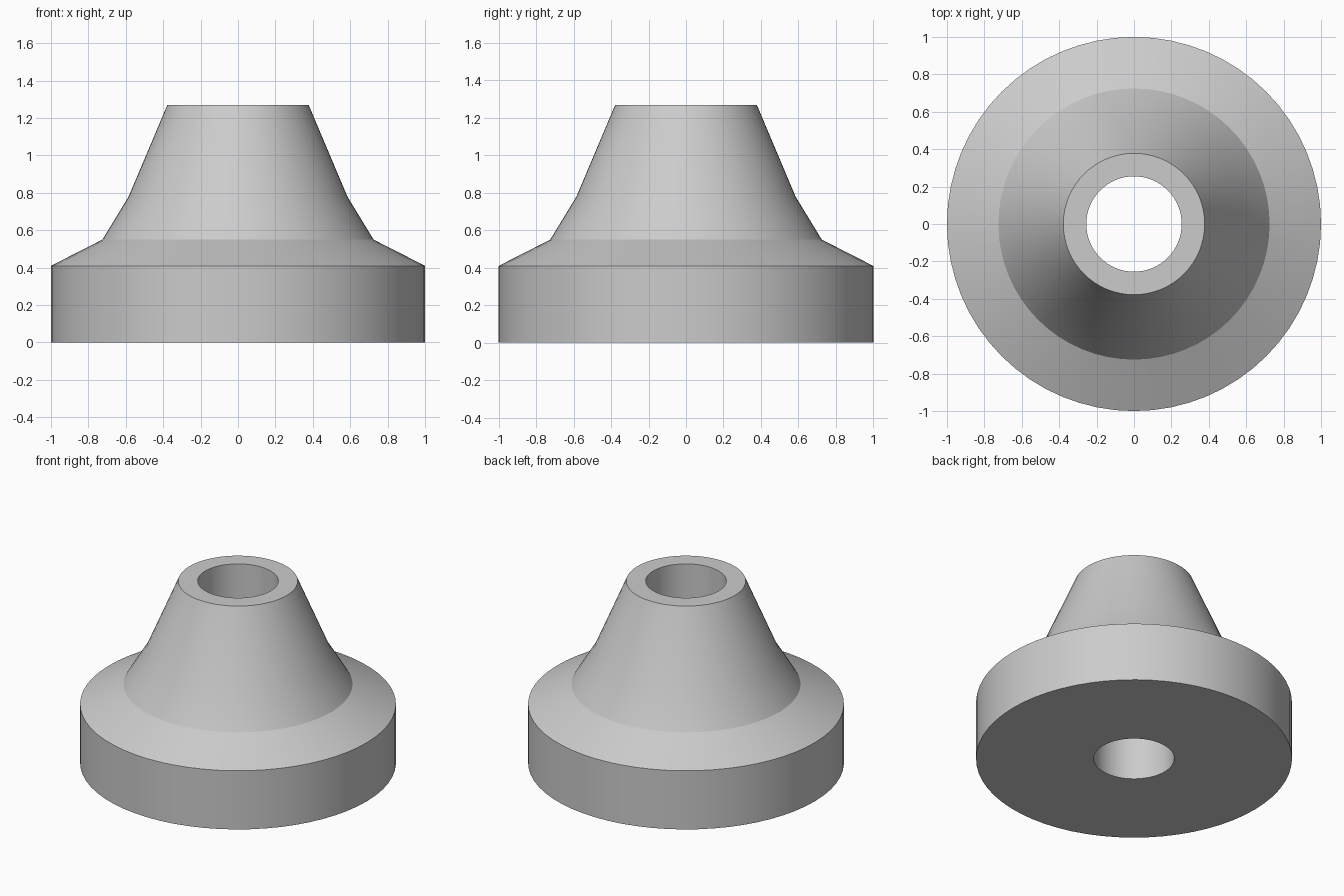
import bpy
import bmesh
import math
from mathutils import Matrix, Vector

SIDES = 64

old = bpy.data.objects.get("Cube")
if old:
    bpy.data.objects.remove(old, do_unlink=True)

# Plain grey finish
grey = bpy.data.materials.new("plain_grey")
grey.use_nodes = True
colour = (0.6, 0.6, 0.6, 1)
grey.diffuse_color = colour
grey.node_tree.nodes["Principled BSDF"].inputs["Base Color"].default_value = colour

# Closed cross-section (radius, height): bore, base disc, sloped shoulder, tapered neck
profile = [(0.255, 0), (1, 0), (1, 0.41), (0.725, 0.55),
           (0.585, 0.78), (0.378, 1.27), (0.255, 1.27)]


def lathe(name, points, sides):
    """Revolve a closed profile about the z axis."""
    bm = bmesh.new()
    rings = []
    for i in range(sides):
        turn = Matrix.Rotation(math.tau * i / sides, 3, 'Z')
        rings.append([bm.verts.new(turn @ Vector((r, 0, z))) for r, z in points])
    for i, ring in enumerate(rings):
        following = rings[(i + 1) % sides]
        for j in range(len(points)):
            k = (j + 1) % len(points)
            bm.faces.new((ring[j], following[j], following[k], ring[k]))
    bmesh.ops.recalc_face_normals(bm, faces=bm.faces)
    mesh = bpy.data.meshes.new(name)
    bm.to_mesh(mesh)
    bm.free()
    obj = bpy.data.objects.new(name, mesh)
    bpy.context.collection.objects.link(obj)
    return obj


# Flanged collar with a straight through-hole
collar = lathe("flanged_collar", profile, SIDES)
collar.data.materials.append(grey)

bpy.ops.object.select_all(action='DESELECT')
collar.select_set(True)
bpy.context.view_layer.objects.active = collar
bpy.ops.object.shade_smooth_by_angle(angle=math.radians(30))
